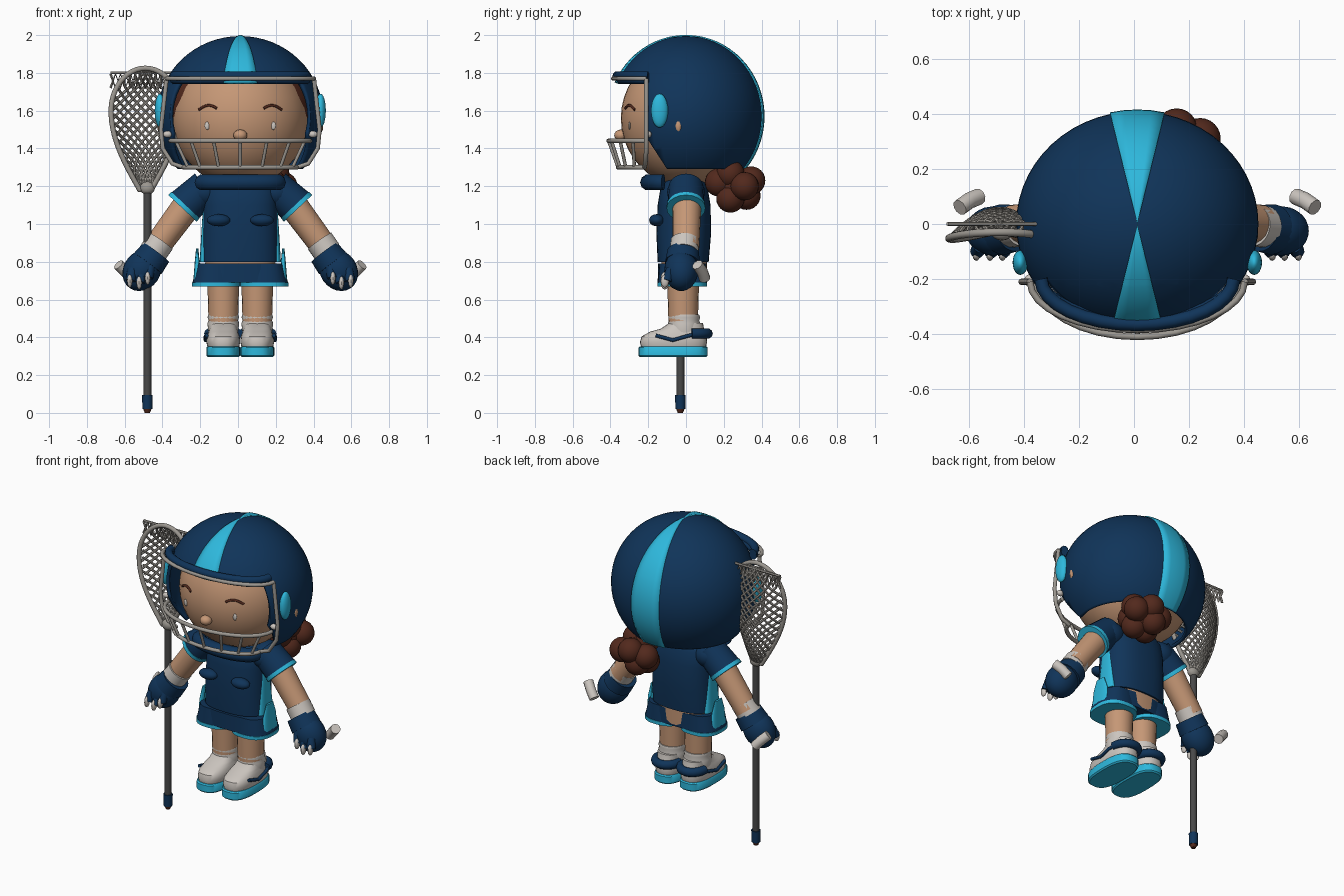
import bpy, bmesh, math
from mathutils import Vector, Matrix

if "Cube" in bpy.data.objects:
    bpy.data.objects.remove(bpy.data.objects["Cube"])

CX = 0.012          # body centre line
made = []


def material(name, rgb):
    m = bpy.data.materials.new(name)
    m.use_nodes = True
    m.diffuse_color = (*rgb, 1)
    m.node_tree.nodes["Principled BSDF"].inputs["Base Color"].default_value = (*rgb, 1)
    return m


NAVY = material("navy", (.005, .034, .1))
CYAN = material("cyan", (.027, .48, .72))
SKIN = material("skin", (.56, .31, .18))
HAIR = material("brown hair", (.085, .022, .012))
PALE = material("pale grey", (.6, .56, .52))
METAL = material("mask grey", (.33, .31, .28))
DARK = material("shaft grey", (.065, .065, .065))


def finish(name, bm, mat):
    me = bpy.data.meshes.new(name)
    bmesh.ops.recalc_face_normals(bm, faces=bm.faces)
    bm.to_mesh(me)
    bm.free()
    ob = bpy.data.objects.new(name, me)
    me.materials.append(mat)
    bpy.context.collection.objects.link(ob)
    made.append(ob)
    return ob


def ball(name, loc, radii, mat, tilt=0, seg=24):
    bm = bmesh.new()
    bmesh.ops.create_uvsphere(bm, u_segments=seg, v_segments=seg // 2, radius=1)
    m = Matrix.Translation(loc) @ Matrix.Rotation(tilt, 4, 'Y') @ Matrix.Diagonal((*radii, 1))
    bm.transform(m)
    return finish(name, bm, mat)


def rod(name, a, b, r1, r2, mat, seg=20):
    a, b = Vector(a), Vector(b)
    bm = bmesh.new()
    bmesh.ops.create_cone(bm, cap_ends=True, segments=seg, radius1=r1, radius2=r2, depth=(b - a).length)
    turn = (b - a).to_track_quat('Z', 'Y').to_matrix().to_4x4()
    bm.transform(Matrix.Translation((a + b) / 2) @ turn)
    return finish(name, bm, mat)


def tubes(name, paths, r, mat, cyclic=False, res=3):
    cu = bpy.data.curves.new(name, 'CURVE')
    cu.dimensions = '3D'
    cu.bevel_depth, cu.bevel_resolution, cu.use_fill_caps = r, res, True
    for path in paths:
        sp = cu.splines.new('POLY')
        sp.points.add(len(path) - 1)
        for p, q in zip(sp.points, path):
            p.co = (*q, 1)
        sp.use_cyclic_u = cyclic
    cu.materials.append(mat)
    ob = bpy.data.objects.new(name, cu)
    bpy.context.collection.objects.link(ob)
    bpy.ops.object.select_all(action='DESELECT')
    ob.select_set(True)
    bpy.context.view_layer.objects.active = ob
    bpy.ops.object.convert(target='MESH')
    made.append(bpy.context.object)


def loft(name, x, rings, mat, power=2.5, seg=32):
    # rings hold height, half width, half depth and depth centre
    bm = bmesh.new()
    loops = []
    for z, rx, ry, cy in rings:
        loop = []
        for i in range(seg):
            c, s = math.cos(math.tau * i / seg), math.sin(math.tau * i / seg)
            f = lambda v: math.copysign(abs(v) ** (2 / power), v)
            loop.append(bm.verts.new((x + rx * f(c), cy + ry * f(s), z)))
        loops.append(loop)
    for a, b in zip(loops, loops[1:]):
        for i in range(seg):
            j = (i + 1) % seg
            bm.faces.new((a[i], a[j], b[j], b[i]))
    bm.faces.new(loops[0])
    bm.faces.new(loops[-1])
    return finish(name, bm, mat)


def arc(half, y_end, y_mid, z, n=16):
    # bar that bows towards the front
    return [(CX + half * math.sin(a), y_end + (y_mid - y_end) * math.cos(a), z)
            for a in (math.pi * (i / n - .5) for i in range(n + 1))]


# Helmet shell and raised stripe
def shell(name, grow, mat, keep):
    bm = bmesh.new()
    bmesh.ops.create_uvsphere(bm, u_segments=56, v_segments=32, radius=1)
    drop = [f for f in bm.faces if not keep(f.calc_center_median())]
    bmesh.ops.delete(bm, geom=drop, context='FACES')
    bm.transform(Matrix.Translation((CX, 0, 1.57)) @ Matrix.Diagonal((.44 + grow, .41 + grow, .425 + grow, 1)))
    slant = Vector((0, 1.54, 1))
    corner = Vector((0, -.22, 1.475))
    cuts = [((0, 0, 1.29), (0, 0, 1), True), ((0, 0, 1.75), (0, 0, 1), False),
            ((0, -.22, 0), (0, 1, 0), False), (corner, slant, False)]
    for co, no, clear in cuts:
        geom = bm.verts[:] + bm.edges[:] + bm.faces[:]
        bmesh.ops.bisect_plane(bm, geom=geom, plane_co=co, plane_no=no, clear_inner=clear)
    drop = []
    for f in bm.faces:
        c = f.calc_center_median()
        if (c.z < 1.75 and c.y < -.22) or (c - corner).dot(slant) < 0 and c.z < 1.75:
            drop.append(f)
    bmesh.ops.delete(bm, geom=drop, context='FACES')
    ob = finish(name, bm, mat)
    mod = ob.modifiers.new("thickness", 'SOLIDIFY')
    mod.thickness, mod.offset = .02, -1


shell("helmet", 0, NAVY, lambda c: True)
shell("helmet_stripe", .006, CYAN, lambda c: abs(c.x) < abs(c.y) * math.tan(math.radians(12.8)))
for k, z in enumerate((1.765, 1.785)):
    tubes(f"helmet_brim_{k}", [arc(.35, -.2, -.35 - .015 * k, z)], .024, NAVY)

# Head, hair and face
ball("head", (CX, 0, 1.56), (.36, .345, .36), SKIN, seg=40)
ball("hair", (CX, .05, 1.62), (.385, .33, .3), HAIR, seg=32)


def face_y(x, z):
    return -.345 * math.sqrt(max(0, 1 - (x / .36) ** 2 - ((z - 1.56) / .36) ** 2))


ball("nose", (CX, -.345, 1.47), (.037, .035, .03), SKIN, seg=16)
for s, side in ((1, "left"), (-1, "right")):
    ball(f"{side}_eye", (CX + s * .175, face_y(.175, 1.52), 1.52), (.014, .006, .022), PALE, seg=12)
    brow = [(s * (.125 + .095 * t), 1.6 + .028 * math.sin(math.pi * (.15 + .8 * t))) for t in (i / 8 for i in range(9))]
    tubes(f"{side}_brow", [[(CX + x, face_y(x, z) - .002, z) for x, z in brow]], .007, HAIR)

# Hair bun: a cluster of curls
bun = Vector((.155, .26, 1.2))
ball("bun_core", bun, (.1, .1, .1), HAIR)
for i in range(6):
    a = math.tau * i / 6
    ball(f"bun_curl_{i}", bun + Vector((.085 * math.cos(a), .05 * math.cos(a * 2), .075 * math.sin(a))), (.075,) * 3, HAIR)
for i, d in enumerate(((0, .085, .03), (.02, -.085, .02), (-.03, .06, -.05))):
    ball(f"bun_top_{i}", bun + Vector(d), (.075,) * 3, HAIR)

# Face mask
mid, low = arc(.37, -.2, -.41, 1.44), arc(.3, -.22, -.36, 1.30)
tubes("mask_bars", [mid, low, arc(.39, -.21, -.385, 1.77)], .012, METAL)
tubes("mask_uprights", [[mid[i], low[i]] for i in (2, 4, 6, 8, 10, 12, 14)], .009, METAL)
for s, side in ((1, "left"), (-1, "right")):
    path = [(.39, -.21, 1.77), (.42, -.21, 1.5), (.41, -.21, 1.4), (.36, -.215, 1.32), (.3, -.22, 1.3)]
    tubes(f"{side}_mask_side", [[(CX + s * x, y, z) for x, y, z in path]], .012, METAL)
    ball(f"{side}_mask_bolt", (CX + s * .385, -.2, 1.475), (.025, .018, .018), PALE, seg=12)
    ball(f"{side}_ear_disc", (CX + s * .425, -.14, 1.6), (.028, .045, .09), CYAN)
    ball(f"{side}_ear_hole", (CX + s * .433, -.04, 1.52), (.006, .016, .03), SKIN, seg=8)
tubes("chin_guard", [arc(.2, -.12, -.2, 1.22)], .043, NAVY)

# Torso and shorts
loft("neck", CX, [(1.15, .1, .1, 0), (1.27, .1, .1, 0)], SKIN, 2)
loft("waist", CX, [(.7, .19, .12, -.01), (.9, .18, .12, -.01)], SKIN)
loft("jersey", CX, [(.8, .205, .135, -.015), (.95, .2, .145, -.012), (1.1, .195, .14, -.01),
                    (1.19, .19, .125, -.01), (1.235, .15, .1, -.005), (1.25, .09, .07, 0)], NAVY)
loft("shorts_top", CX, [(.69, .23, .13, -.02), (.79, .205, .128, -.02)], NAVY, 2.8)
for s, side in ((1, "left"), (-1, "right")):
    X = lambda x, y, z, s=s: (CX + s * x, y, z)
    x = CX + s * .128
    loft(f"{side}_shorts_leg", x, [(.685, .126, .13, -.02), (.79, .1, .12, -.02)], NAVY)
    loft(f"{side}_shorts_trim", x, [(.668, .128, .132, -.02), (.69, .128, .132, -.02)], CYAN)
    loft(f"{side}_shorts_flap", CX + s * .228, [(.68, .022, .07, -.02), (.80, .013, .06, -.02), (.87, .006, .035, -.02)], CYAN)
    loft(f"{side}_jersey_panel", CX + s * .19, [(.8, .025, .07, -.01), (.95, .016, .05, -.01), (1.08, .008, .03, -.01)], CYAN)
    ball(f"{side}_chest_pad", X(.115, -.155, 1.02), (.062, .04, .032), NAVY)

    # Arm, sleeve and glove
    ball(f"{side}_shoulder", X(.19, 0, 1.17), (.1, .1, .085), NAVY)
    rod(f"{side}_sleeve", X(.18, 0, 1.2), X(.3, 0, 1.09), .09, .1, NAVY)
    rod(f"{side}_sleeve_trim", X(.29, 0, 1.1), X(.306, 0, 1.083), .102, .103, CYAN)
    rod(f"{side}_arm", X(.25, .005, 1.14), X(.45, 0, .87), .078, .07, SKIN)
    rod(f"{side}_wristband", X(.42, -.005, .91), X(.462, -.01, .85), .076, .076, PALE)
    rod(f"{side}_glove_cuff", X(.445, -.015, .85), X(.49, -.02, .79), .085, .092, NAVY)
    ball(f"{side}_glove", X(.52, -.025, .755), (.098, .09, .115), NAVY, tilt=-s * .6)
    tubes(f"{side}_thumb", [[X(.575, .1, .71), X(.61, .085, .75), X(.645, .06, .785)]], .03, PALE)
    for k, (fx, fz) in enumerate(((.475, .715), (.52, .69), (.57, .7))):
        tubes(f"{side}_finger_{k}", [[X(fx, -.08, fz + .06), X(fx + .012, -.1, fz)]], .026, NAVY)
        ball(f"{side}_finger_pad_{k}", X(fx + .015, -.112, fz - .002), (.014, .022, .035), PALE, seg=12)

    # Leg, sock and shoe
    x = CX + s * .09
    rod(f"{side}_leg", (x, -.015, .48), (x, -.015, .72), .078, .085, SKIN)
    loft(f"{side}_sock", x, [(.42, .078, .08, -.01), (.475, .084, .085, -.01), (.49, .078, .08, -.01),
                             (.505, .083, .084, -.01), (.52, .08, .08, -.01)], PALE, 2)
    loft(f"{side}_sole", x, [(.295, .082, .175, -.068), (.303, .09, .183, -.068), (.345, .09, .183, -.068),
                             (.352, .085, .176, -.068)], CYAN, 2.7)
    loft(f"{side}_shoe", x, [(.35, .084, .172, -.066), (.375, .09, .178, -.066), (.405, .087, .172, -.063),
                             (.43, .078, .145, -.045), (.445, .074, .115, -.02), (.475, .07, .09, 0)], PALE)
    heel = [(x + .075 * math.cos(a), .03 + .085 * math.sin(a), .42) for a in (math.pi * i / 10 for i in range(11))]
    tubes(f"{side}_heel_strap", [heel], .027, NAVY)
    tubes(f"{side}_shoe_stripe", [[X(.178, -.16, .41), X(.184, -.07, .385), X(.184, 0, .405), X(.17, .06, .42)]], .01, NAVY)

# Stick
SX, SY = -.48, -.03
rod("stick_shaft", (SX, SY, .03), (SX, SY, 1.2), .021, .021, DARK, 12)
rod("stick_cap", (SX, SY, .02), (SX, SY, .095), .026, .028, NAVY, 12)
rod("stick_tip", (SX, SY, 0), (SX, SY, .022), .014, .022, HAIR, 12)


def head_width(t):
    if t > .65:
        return .182 * math.sqrt(max(0, 1 - ((t - .65) / .35) ** 2))
    return .03 + .152 * math.sin(math.pi / 2 * t / .65)


def net_point(u, t, depth):
    y = SY - .025 * math.sin(math.pi * t) + depth * (1 - u * u) * math.sin(math.pi * t) ** .6
    return (SX - .01 + u * head_width(t), y, 1.18 + .645 * t)


# Rim and diamond net of the stick head
N = 28
steps = [(1 - math.cos(math.pi * i / N)) / 2 for i in range(N + 1)]
rim = [net_point(-1, t, 0) for t in steps] + [net_point(1, t, 0) for t in reversed(steps[:-1])]
tubes("stick_rim", [rim], .014, METAL, cyclic=True)
strands = []
for d in (1, -1):
    for k in range(-14, 9):
        line = [(d * (k * .25 + 3.5 * t), t) for t in (.02 + .96 * i / 40 for i in range(41))]
        path = [net_point(u, t, .11) for u, t in line if abs(u) <= 1]
        if len(path) > 1:
            strands.append(path)
tubes("stick_net", strands, .0075, METAL, res=1)
band = [[(SX - .195 + .37 * i / 14, SY + .03, 1.72 + .075 * ((i + k) % 2)) for i in range(15)] for k in (0, 1)]
band.append([(SX - .195, SY + .03, 1.8), (SX + .13, SY + .03, 1.8)])
tubes("stick_net_top_band", band, .008, METAL, res=1)
ball("stick_throat", (SX, SY, 1.19), (.04, .03, .035), METAL, seg=16)

# Smooth shading with sharp edges kept
bpy.ops.object.select_all(action='DESELECT')
for ob in made:
    ob.select_set(True)
bpy.context.view_layer.objects.active = made[0]
bpy.ops.object.shade_smooth_by_angle(angle=math.radians(40))
